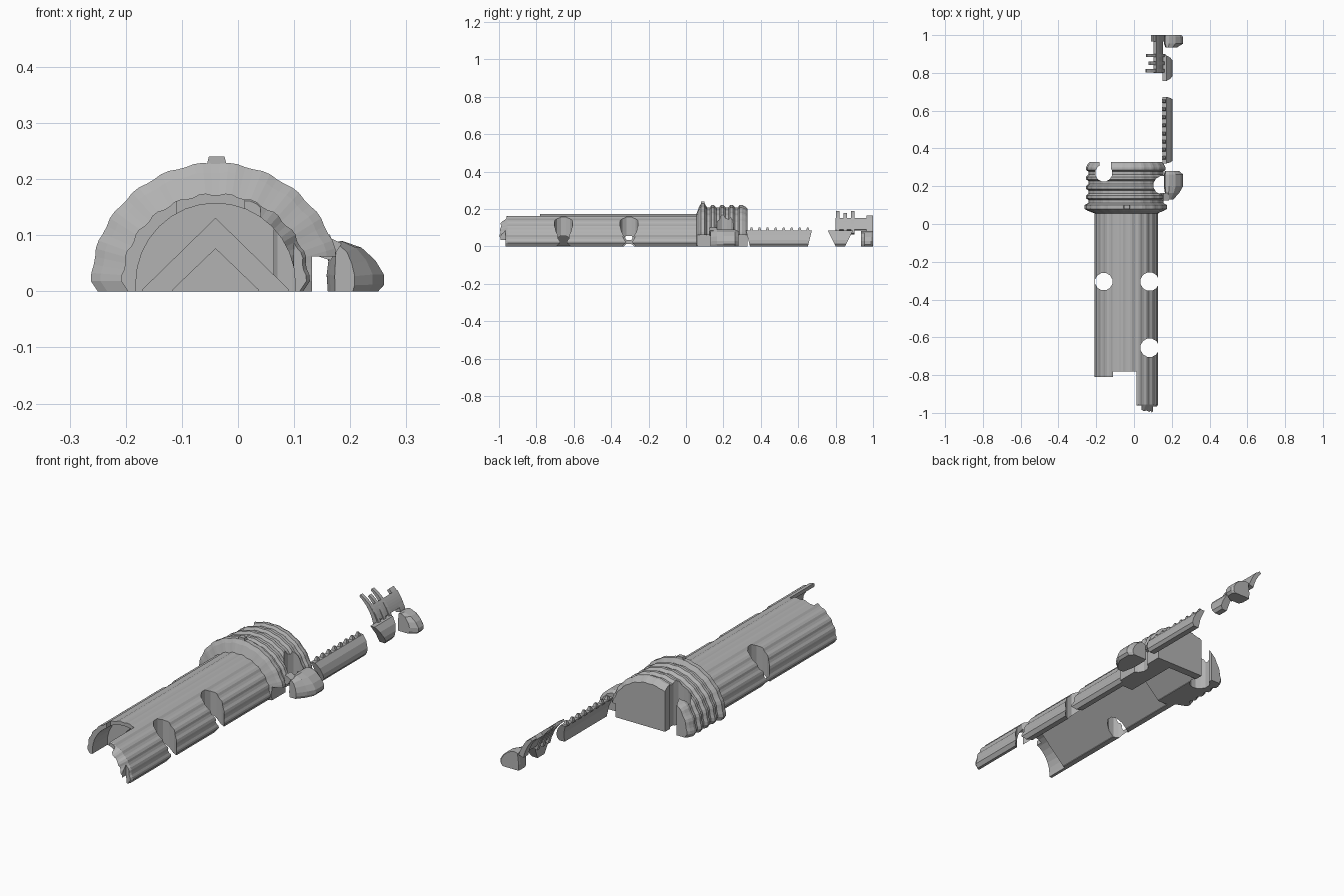
import bpy, bmesh, math

cube = bpy.data.objects.get("Cube")
if cube:
    bpy.data.objects.remove(cube, do_unlink=True)

CX = -0.04  # axis of the half-round handle

grey = bpy.data.materials.new("mid grey")
grey.use_nodes = True
GREY = (0.45, 0.45, 0.45, 1)
grey.diffuse_color = GREY
grey.node_tree.nodes["Principled BSDF"].inputs["Base Color"].default_value = GREY


def loft(name, rings):
    """Skin closed rings of equal length and cap both ends."""
    bm = bmesh.new()
    loops = [[bm.verts.new(p) for p in ring] for ring in rings]
    n = len(loops[0])
    for a, b in zip(loops, loops[1:]):
        for i in range(n):
            j = (i + 1) % n
            bm.faces.new((a[i], a[j], b[j], b[i]))
    bm.faces.new(loops[0])
    bm.faces.new(loops[-1])
    bmesh.ops.recalc_face_normals(bm, faces=bm.faces)
    mesh = bpy.data.meshes.new(name)
    bm.to_mesh(mesh)
    bm.free()
    mesh.materials.append(grey)
    obj = bpy.data.objects.new(name, mesh)
    bpy.context.collection.objects.link(obj)
    return obj


def prism(name, pts, y0, y1, slant=0.0):
    """Extrude an xz outline along y; slant widens both ends with height."""
    return loft(name, [[(x, y0 - slant * z, z) for x, z in pts],
                       [(x, y1 + slant * z, z) for x, z in pts]])


def half_ring(y, rx, rz, steps, relief):
    """Half-round section with stepped ribs and a chamfered foot."""
    pts = [(CX + rx - 0.012, y, 0)]
    for i in range(steps + 1):
        a = math.pi * i / steps
        k = 1 - relief * ((i // 2) % 2)
        pts.append((CX + rx * k * math.cos(a), y, 0.018 + rz * k * math.sin(a)))
    return pts + [(CX - rx + 0.012, y, 0)]


def arc(a0, a1, ri, ro, tip=1.0, steps=6):
    """Curved bar outline in xz that narrows to a tip."""
    inner, outer = [], []
    for i in range(steps + 1):
        t = i / steps
        a = math.radians(a0 + (a1 - a0) * t)
        mid, half = (ri + ro) / 2, (ro - ri) / 2 * (1 + (tip - 1) * t)
        for r, out in ((mid - half, inner), (mid + half, outer)):
            out.append((CX + r * math.cos(a), 0.02 + r * math.sin(a)))
    return inner + outer[::-1]


def box(x0, x1, y0, y1, z0=-0.1, z1=0.4):
    return prism("cutter", [(x0, z0), (x1, z0), (x1, z1), (x0, z1)], y0, y1)


def hole(x, y, r, sides=12):
    ring = [(x + r * math.cos(math.tau * (i + 0.5) / sides),
             y + r * math.sin(math.tau * (i + 0.5) / sides)) for i in range(sides)]
    return loft("cutter", [[(u, v, z) for u, v in ring] for z in (-0.1, 0.4)])


def gable(peak, y0, y1):
    w = peak
    return prism("cutter", [(CX - w, -0.1), (CX + w, -0.1), (CX + w, 0.003),
                            (CX, peak), (CX - w, 0.003)], y0, y1)


def bore(r, y0, y1):
    pts = [(CX + r * math.cos(math.pi * i / 16), 0.015 + r * math.sin(math.pi * i / 16))
           for i in range(17)]
    return prism("cutter", [(CX + r, -0.1)] + pts + [(CX - r, -0.1)], y0, y1)


def cut(obj, cutters):
    for c in cutters:
        c.hide_render = True
        m = obj.modifiers.new("cut", "BOOLEAN")
        m.operation, m.solver, m.object = "DIFFERENCE", "EXACT", c
    dg = bpy.context.evaluated_depsgraph_get()
    mesh = bpy.data.meshes.new_from_object(obj.evaluated_get(dg))
    obj.modifiers.clear()
    obj.data = mesh
    for c in cutters:
        bpy.data.objects.remove(c, do_unlink=True)


# Handle: ribbed half tube, open below, with a stepped front end
handle = loft("handle", [half_ring(y, r, r - 0.011, 45, 0.022)
                         for y, r in ((-1.0, 0.14), (-0.955, 0.168), (0.1, 0.168))])
cut(handle, [box(-0.3, -0.1, -1.1, -0.81), box(-0.11, 0.012, -1.1, -0.78),
             box(-0.3, 0.04, -1.1, -0.96), box(0.1, 0.2, -1.1, -0.965),
             hole(0.083, -0.305, 0.05), hole(0.083, -0.655, 0.05),
             hole(-0.16, -0.305, 0.047),
             bore(0.142, -1.1, -0.7), gable(0.13, -0.75, 0.03),
             gable(0.076, -0.1, 0.2)])

# Collar: ridged half ring with a closed back
profile = [(0.055, 0.165), (0.07, 0.205), (0.08, 0.222), (0.1, 0.222)]
for i in range(4):
    y = 0.112 + i * 0.05
    profile += [(y, 0.202), (y + 0.016, 0.202), (y + 0.024, 0.214), (y + 0.038, 0.214)]
profile += [(0.318, 0.205), (0.328, 0.195)]
collar = loft("collar", [half_ring(y, r, r - 0.01, 45, 0.012) for y, r in profile])
cut(collar, [hole(-0.16, 0.27, 0.046), box(-0.182, -0.122, 0.27, 0.4),
             hole(0.152, 0.205, 0.05), box(0.132, 0.3, 0, 0.4, -0.1, 0.062),
             gable(0.076, 0.0, 0.29)])
prism("collar_nub", [(-0.058, 0.215), (-0.018, 0.215), (-0.024, 0.24), (-0.052, 0.24)],
      0.08, 0.1)

# Side lug with a bridge to the collar
lug = [(0.16, 0), (0.25, 0), (0.26, 0.012), (0.26, 0.03), (0.245, 0.055),
       (0.22, 0.078), (0.185, 0.09), (0.165, 0.085), (0.158, 0.03)]
loft("side_lug", [[(0.18 + (x - 0.18) * k, y, z * h) for x, z in lug]
                  for y, k, h in ((0.13, 0.35, 0.9), (0.165, 0.75, 1),
                                  (0.2, 1, 1), (0.262, 1, 1), (0.28, 0.75, 0.9))])
prism("lug_bridge", [(0.135, 0.065), (0.165, 0.055), (0.185, 0.085), (0.155, 0.1)],
      0.125, 0.165)

# Side rail with a row of small teeth
rail = [(0.168, 0), (0.195, 0), (0.205, 0.014), (0.203, 0.035), (0.192, 0.062),
        (0.172, 0.085), (0.15, 0.085), (0.164, 0.045)]
prism("side_rail", rail, 0.342, 0.652, 0.25)
for i in range(8):
    y = 0.35 + i * 0.043
    loft("rail_tooth", [[(0.16 + s * u, y + s * v, z)
                         for u, v in ((-1, -1), (1, -1), (1, 1), (-1, 1))]
                        for s, z in ((0.011, 0.08), (0.004, 0.101))])

# Rear claw: foot, curved spikes and the web that joins them
prism("claw_foot", rail, 0.8, 0.85, 0.5)
for i, tip in enumerate((58, 52, 57)):
    prism("claw_spike", arc(14, tip, 0.18, 0.212, 0.3), 0.803 + i * 0.04, 0.82 + i * 0.04)
prism("claw_web", arc(20, 40, 0.188, 0.206), 0.8, 1.0)

# Rear lug with its upper arm
loft("rear_lug", [[(0.18 + (x - 0.18) * k, y, z * 0.93) for x, z in lug]
                  for y, k in ((0.935, 0.6), (0.955, 1), (0.99, 1), (1.0, 0.9))])
prism("rear_arm", arc(15, 46, 0.182, 0.208, 0.5), 0.965, 1.0)
